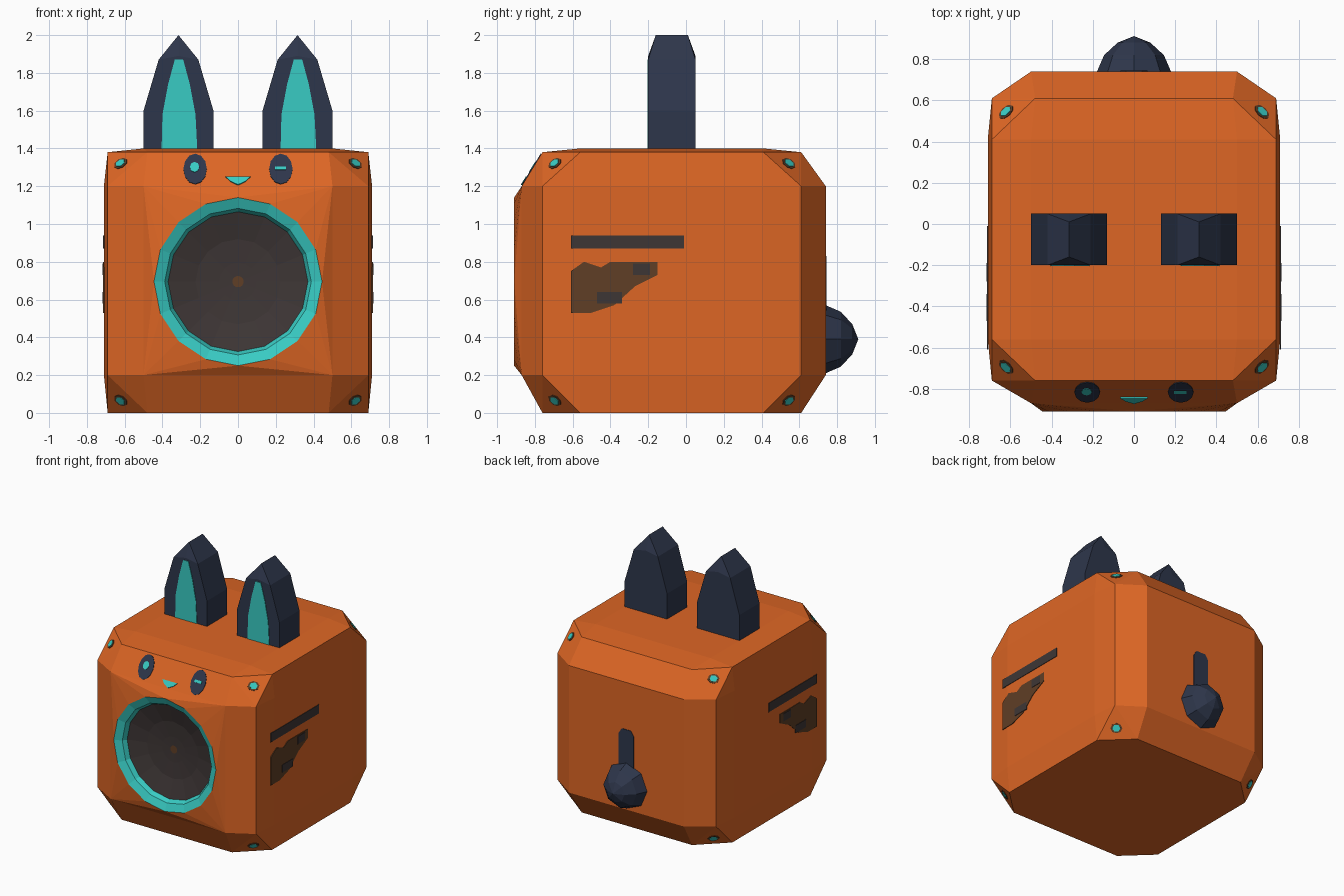
import bpy, bmesh, math
from mathutils import Vector

if "Cube" in bpy.data.objects:
    bpy.data.objects.remove(bpy.data.objects["Cube"])


def material(name, rgb):
    m = bpy.data.materials.new(name)
    m.diffuse_color = (*rgb, 1)
    m.use_nodes = True
    m.node_tree.nodes["Principled BSDF"].inputs["Base Color"].default_value = m.diffuse_color
    return m


ORANGE = material("orange", (0.73, 0.133, 0.018))
TEAL = material("teal", (0.04, 0.60, 0.55))
NAVY = material("navy", (0.027, 0.037, 0.07))
DARK = material("dark_grey", (0.048, 0.037, 0.036))
BROWN = material("brown", (0.115, 0.049, 0.019))


def finish(name, bm, mat):
    me = bpy.data.meshes.new(name)
    bm.to_mesh(me)
    bm.free()
    me.materials.append(mat)
    ob = bpy.data.objects.new(name, me)
    bpy.context.collection.objects.link(ob)
    return ob


def hull(points):
    bm = bmesh.new()
    for p in points:
        bm.verts.new(p)
    bmesh.ops.convex_hull(bm, input=bm.verts[:])
    bm.normal_update()
    return bm


def lathe(name, profile, cz, sides, mat):
    """Revolve (radius, y) points around the y axis at height cz."""
    bm = bmesh.new()
    rings = []
    for r, y in profile:
        rings.append([bm.verts.new((r * math.cos(a), y, cz + r * math.sin(a)))
                      for a in (math.tau * i / sides for i in range(sides))])
    for a, b in zip(rings, rings[1:]):
        for i in range(sides):
            j = (i + 1) % sides
            bm.faces.new((a[i], a[j], b[j], b[i]))
    bmesh.ops.remove_doubles(bm, verts=bm.verts[:], dist=1e-4)
    return finish(name, bm, mat)


def plate(name, pts, origin, u, v, mat, h=0.004):
    """Thin raised plate in the plane spanned by u and v."""
    u, v = Vector(u).normalized(), Vector(v).normalized()
    n, o = u.cross(v), Vector(origin)
    bm = bmesh.new()
    low = [bm.verts.new(o + u * a + v * b - n * 0.002) for a, b in pts]
    top = [bm.verts.new(o + u * a + v * b + n * h) for a, b in pts]
    bm.faces.new(top)
    for i in range(len(pts)):
        j = (i + 1) % len(pts)
        bm.faces.new((low[i], low[j], top[j], top[i]))
    return finish(name, bm, mat)


def oval(cx, cy, rx, ry, n):
    return [(cx + rx * math.cos(math.tau * i / n), cy + ry * math.sin(math.tau * i / n))
            for i in range(n)]


def rect(x0, y0, x1, y1):
    return [(x0, y0), (x1, y0), (x1, y1), (x0, y1)]


# Body: box with cut corners and slightly raised panels
F, B = -0.76, 0.61
pts = []
for s in (1, -1):
    for y, dy, face in ((F, 0.20, -0.87), (B, -0.20, 0.74)):
        for z, zc in ((0, 0.2), (1.38, 1.2)):
            pts += [(0.48 * s, y, z), (0.69 * s, y + dy, z), (0.69 * s, y, zc),
                    (0.5 * s, face, zc), (0.71 * s, y + dy, zc)]
        pts.append((0.5 * s, y + dy, 1.4))
bm = hull(pts)

# Replace the front panel by a fan that rises to the round speaker opening
front = [f for f in bm.faces if all(v.co.y < -0.865 for v in f.verts)]
bmesh.ops.delete(bm, geom=front, context='FACES')
CZ, R, N = 0.695, 0.445, 16
find = lambda x, z: next(v for v in bm.verts if v.co.y < -0.865
                         and abs(v.co.x - x) < 0.01 and abs(v.co.z - z) < 0.01)
corners = [find(0.5, 1.2), find(-0.5, 1.2), find(-0.5, 0.2), find(0.5, 0.2)]
circ = [bm.verts.new((R * math.cos(math.tau * i / N), -0.91, CZ + R * math.sin(math.tau * i / N)))
        for i in range(N)]
for i in range(N):
    bm.faces.new((circ[i], corners[i // 4], circ[(i + 1) % N]))
for q in range(4):
    bm.faces.new((circ[4 * q], corners[q - 1], corners[q]))
finish("body", bm, ORANGE)

# Speaker: rim, cone, inner cap and centre dot
lathe("speaker_rim", [(R, -0.91), (0.388, -0.885), (0.37, -0.85)], CZ, N, TEAL)
lathe("speaker_cone", [(0.37, -0.85), (0.225, -0.81)], CZ, N, DARK)
lathe("speaker_cap", [(0.225, -0.81), (0.1, -0.80), (0.03, -0.798)], CZ, N, DARK)
lathe("speaker_dot", [(0.03, -0.798), (0, -0.798)], CZ, N, BROWN)

# Ears with teal inner plates
for s, side in ((1, "right"), (-1, "left")):
    cx = 0.315 * s
    pts = []
    for y, yt in ((-0.2, -0.16), (0.05, 0.01)):
        for dx, z in ((0.185, 1.36), (0.185, 1.6), (0.105, 1.87)):
            pts += [(cx - dx, y, z), (cx + dx, y, z)]
        pts += [(cx, y, 1.89), (cx, yt, 2.0)]
    finish("ear_" + side, hull(pts), NAVY)
    plate("inner_ear_" + side,
          [(-0.09, 1.385), (0.1, 1.385), (0.09, 1.58), (0.06, 1.74), (0.025, 1.87),
           (-0.02, 1.87), (-0.055, 1.74), (-0.085, 1.58)],
          (cx, -0.2, 0), (1, 0, 0), (0, 0, 1), TEAL)

# Face on the sloped strip above the speaker
slope = ((0, -0.815, 1.29), (1, 0, 0), (0, 0.11, 0.18))
for s, side in ((1, "right"), (-1, "left")):
    plate("eye_" + side, oval(0.227 * s, 0, 0.062, 0.094, 12), *slope, NAVY)
plate("pupil_left", oval(-0.23, 0.01, 0.025, 0.032, 8), *slope, TEAL, 0.007)
plate("wink_right", rect(0.195, -0.006, 0.255, 0.014), *slope, TEAL, 0.007)
plate("nose", [(-0.065, -0.05), (-0.04, -0.078), (0, -0.1), (0.04, -0.078), (0.065, -0.05)],
      *slope, TEAL, 0.008)

# Side vents and worn patches, mirrored
marks = [
    ("vent_bar", rect(-0.61, 0.87, -0.01, 0.94), DARK, 0.004),
    ("patch", [(-0.61, 0.53), (-0.5, 0.53), (-0.38, 0.57), (-0.27, 0.67), (-0.15, 0.73),
               (-0.15, 0.80), (-0.4, 0.80), (-0.45, 0.77), (-0.54, 0.80), (-0.61, 0.75)], BROWN, 0.004),
    ("patch_dash_low", rect(-0.47, 0.58, -0.34, 0.64), DARK, 0.007),
    ("patch_dash_high", rect(-0.28, 0.73, -0.19, 0.79), DARK, 0.007),
]
for s, side in ((1, "right"), (-1, "left")):
    for name, p, mat, h in marks:
        p = [(s * a, b) for a, b in p][::s]
        plate(name + "_" + side, p, (0.71 * s, 0, 0), (0, s, 0), (0, 0, 1), mat, h)

# Bolts on the eight cut corners
for sx in (1, -1):
    for y, dy in ((F, 0.2), (B, -0.2)):
        for z, zc in ((0, 0.2), (1.38, 1.2)):
            a, b, c = (Vector(p) for p in ((0.48 * sx, y, z), (0.69 * sx, y + dy, z), (0.69 * sx, y, zc)))
            mid = (a + b + c) / 3
            n = (b - a).cross(c - a).normalized()
            if n.dot(mid - Vector((0, -0.08, 0.7))) < 0:
                n = -n
            u = (b - a).normalized()
            v = n.cross(u)
            plate("bolt_ring", oval(0, 0, 0.043, 0.036, 8), mid, u, v, BROWN)
            plate("bolt", oval(0, 0, 0.03, 0.026, 6), mid, u, v, TEAL, 0.007)

# Tail knob and the strip above it
lathe("tail_knob", [(0, 0.912), (0.08, 0.88), (0.145, 0.82), (0.182, 0.735)], 0.39, 8, NAVY)
plate("tail_strip", [(-0.065, 0.45), (0.065, 0.45), (0.065, 0.79), (0.04, 0.83), (-0.04, 0.83), (-0.065, 0.79)],
      (0, 0.74, 0), (-1, 0, 0), (0, 0, 1), NAVY)
